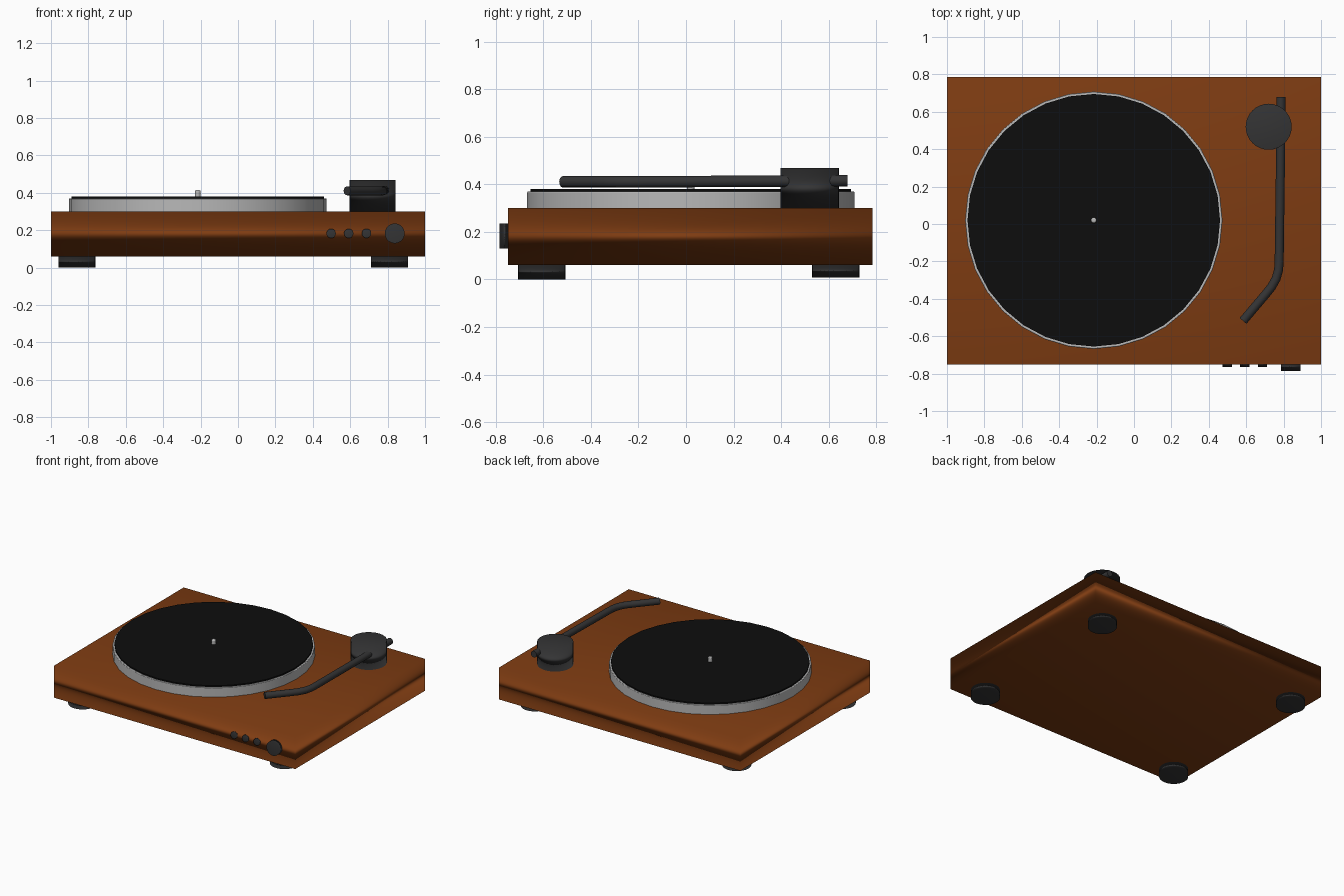
import bpy, math
from mathutils import Vector

if "Cube" in bpy.data.objects:
    bpy.data.objects.remove(bpy.data.objects["Cube"])


def material(name, rgb):
    m = bpy.data.materials.new(name)
    m.diffuse_color = (*rgb, 1)
    m.use_nodes = True
    m.node_tree.nodes["Principled BSDF"].inputs["Base Color"].default_value = m.diffuse_color
    return m


wood = material("wood", (0.21, 0.045, 0.006))
dark = material("dark_plastic", (0.034, 0.034, 0.035))
metal = material("metal", (0.48, 0.48, 0.48))
vinyl = material("vinyl", (0.004, 0.004, 0.004))


def finish(ob, name, mat, soft=False):
    """Name, colour and shade; soft parts blend normals across all edges."""
    ob.name = name
    ob.data.materials.append(mat)
    bpy.ops.object.select_all(action='DESELECT')
    ob.select_set(True)
    bpy.context.view_layer.objects.active = ob
    if soft:
        bpy.ops.object.shade_smooth()
        m = ob.modifiers.new("area_normals", 'WEIGHTED_NORMAL')
        m.mode = 'FACE_AREA'
    else:
        bpy.ops.object.shade_smooth_by_angle(angle=math.radians(40))
    return ob


def cylinder(name, start, end, radius, mat, sides=32, bevel=0, soft=False):
    a, b = Vector(start), Vector(end)
    d = b - a
    bpy.ops.mesh.primitive_cylinder_add(
        vertices=sides, radius=radius, depth=d.length, location=(a + b) / 2,
        rotation=d.to_track_quat('Z', 'Y').to_euler())
    ob = bpy.context.object
    if bevel:
        m = ob.modifiers.new("edge", 'BEVEL')
        m.width = bevel
        m.segments = 2
        m.limit_method = 'ANGLE'
    return finish(ob, name, mat, soft)


# Wooden plinth
bpy.ops.mesh.primitive_cube_add(size=1, location=(0, 0.0175, 0.18))
plinth = bpy.context.object
plinth.scale = (2, 1.535, 0.24)
bpy.ops.object.transform_apply(location=False, rotation=False, scale=True)
finish(plinth, "plinth", wood, soft=True)

# Four feet, the rear pair slightly shorter
for side, x in (("left", -0.862), ("right", 0.81)):
    for end, y, z in (("front", -0.607, 0.0), ("rear", 0.63, 0.008)):
        cylinder(f"{end}_{side}_foot", (x, y, z), (x, y, 0.065), 0.099, dark, soft=True)

# Platter, record and spindle
px, py = -0.215, 0.02
cylinder("platter", (px, py, 0.295), (px, py, 0.37), 0.688, metal, bevel=0.003)
cylinder("record", (px, py, 0.365), (px, py, 0.38), 0.675, vinyl)
cylinder("spindle", (px, py, 0.37), (px, py, 0.415), 0.015, metal, 16, bevel=0.007)

# Tonearm base
cylinder("tonearm_base", (0.72, 0.52, 0.295), (0.72, 0.52, 0.469), 0.123, dark, soft=True)

# Bent tonearm tube, swept along a path
path = [(0.786, 0.68, 0.416), (0.784, 0.4, 0.414), (0.776, -0.2, 0.411),
        (0.773, -0.245, 0.411), (0.76, -0.292, 0.411), (0.735, -0.337, 0.411),
        (0.7, -0.38, 0.411), (0.583, -0.518, 0.411)]
curve = bpy.data.curves.new("tonearm", 'CURVE')
curve.dimensions = '3D'
curve.bevel_depth = 0.024
curve.bevel_resolution = 4
curve.use_fill_caps = True
spline = curve.splines.new('POLY')
spline.points.add(len(path) - 1)
for p, co in zip(spline.points, path):
    p.co = (*co, 1)
arm = bpy.data.objects.new("tonearm", curve)
bpy.context.collection.objects.link(arm)
bpy.ops.object.select_all(action='DESELECT')
arm.select_set(True)
bpy.context.view_layer.objects.active = arm
bpy.ops.object.convert(target='MESH')
finish(bpy.context.object, "tonearm", dark)

# Front controls: volume knob and three buttons
cylinder("knob", (0.838, -0.74, 0.183), (0.838, -0.785, 0.183), 0.053, dark, soft=True)
for i, x in enumerate((0.498, 0.592, 0.687)):
    cylinder(f"button_{i + 1}", (x, -0.74, 0.183), (x, -0.764, 0.183), 0.025, dark, 20, soft=True)
